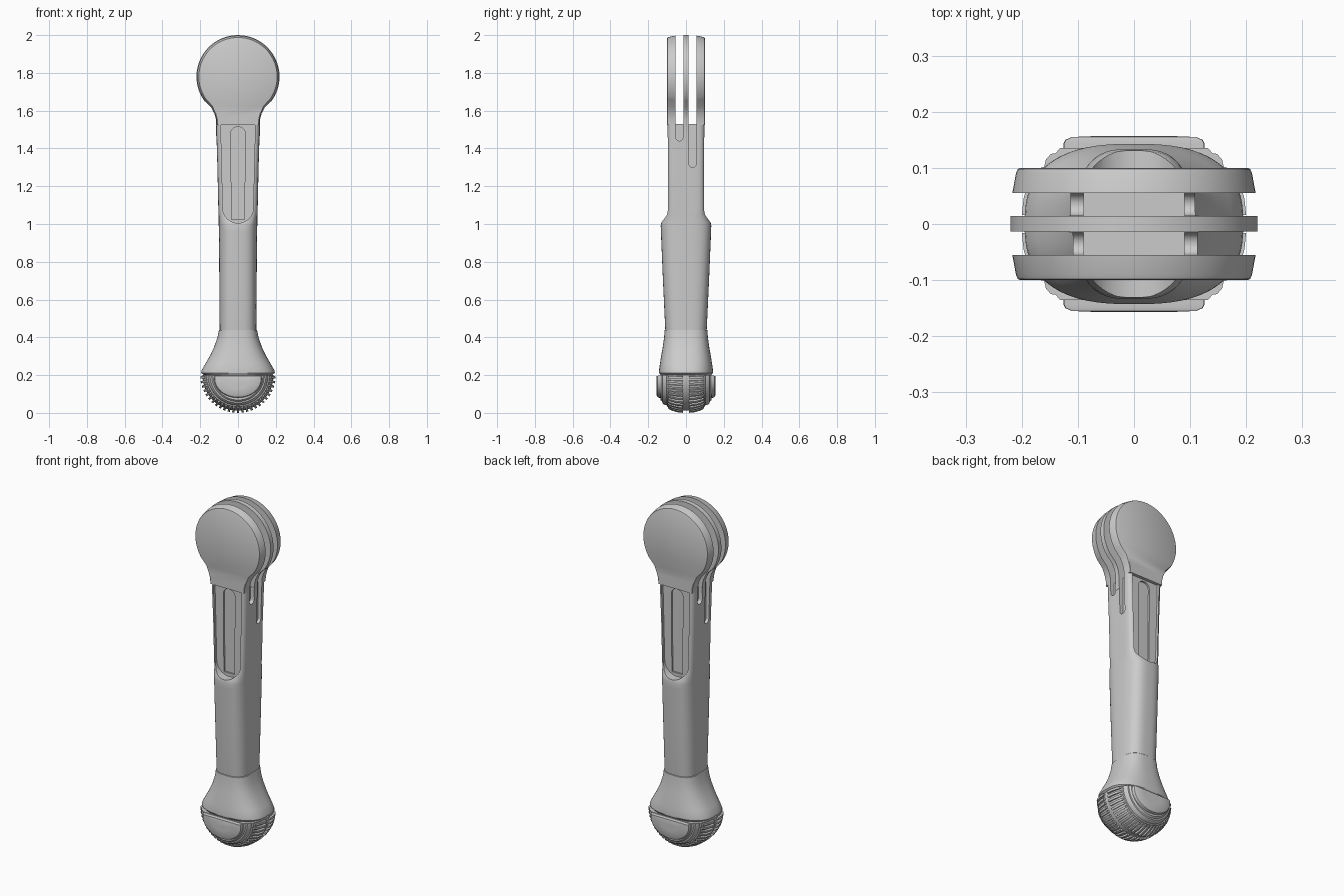
import bpy, bmesh, math

cube = bpy.data.objects.get("Cube")
if cube:
    bpy.data.objects.remove(cube, do_unlink=True)

grey = bpy.data.materials.new("plain grey")
grey.use_nodes = True
colour = (0.6, 0.6, 0.6, 1)
grey.diffuse_color = colour
grey.node_tree.nodes["Principled BSDF"].inputs["Base Color"].default_value = colour


def finish(name, bm):
    bmesh.ops.recalc_face_normals(bm, faces=bm.faces)
    mesh = bpy.data.meshes.new(name)
    bm.to_mesh(mesh)
    bm.free()
    mesh.materials.append(grey)
    ob = bpy.data.objects.new(name, mesh)
    bpy.context.collection.objects.link(ob)
    return ob


def activate(ob):
    bpy.ops.object.select_all(action="DESELECT")
    ob.select_set(True)
    bpy.context.view_layer.objects.active = ob


def smooth(ob, angle=32):
    activate(ob)
    bpy.ops.object.shade_smooth_by_angle(angle=math.radians(angle))


def skin(name, rings):
    """Join closed rings of points with side faces and end caps."""
    bm = bmesh.new()
    loops = [[bm.verts.new(p) for p in ring] for ring in rings]
    n = len(loops[0])
    for a, b in zip(loops, loops[1:]):
        for i in range(n):
            j = (i + 1) % n
            bm.faces.new((a[i], a[j], b[j], b[i]))
    bm.faces.new(loops[0][::-1])
    bm.faces.new(loops[-1])
    return finish(name, bm)


def oval(z, rx, ry, power, n=64):
    """Rounded-box cross-section at height z."""
    ring = []
    for i in range(n):
        t = math.tau * (i + 0.5) / n
        c, s = math.cos(t), math.sin(t)
        ring.append((math.copysign(abs(c) ** (2 / power), c) * rx,
                     math.copysign(abs(s) ** (2 / power), s) * ry, z))
    return ring


def prism(name, outline, layers):
    """Front outline (x, z) carried through (y, inset) layers."""
    rings = []
    for y, inset in layers:
        rings.append([(x * (1 - inset), y, 1.78 + (z - 1.78) * (1 - inset) if z > 1.6 else z)
                      for x, z in outline])
    return skin(name, rings)


def cut(ob, cutter):
    mod = ob.modifiers.new("cut", "BOOLEAN")
    mod.operation = "DIFFERENCE"
    mod.solver = "EXACT"
    mod.object = cutter
    activate(ob)
    bpy.ops.object.modifier_apply(modifier=mod.name)
    bpy.data.objects.remove(cutter, do_unlink=True)


def arc(cx, cz, rx, rz, a0, a1, n):
    pts = []
    for i in range(n + 1):
        t = math.radians(a0 + (a1 - a0) * i / n)
        pts.append((cx + rx * math.cos(t), cz + rz * math.sin(t)))
    return pts


# Handle shaft, thicker below its shoulder
shaft = skin("handle_shaft", [oval(*row) for row in (
    (0.40, 0.096, 0.106, 3), (0.445, 0.097, 0.110, 3), (0.70, 0.099, 0.122, 3),
    (0.96, 0.101, 0.133, 3), (0.99, 0.102, 0.134, 3), (1.01, 0.102, 0.130, 3.2),
    (1.05, 0.103, 0.106, 4.5), (1.07, 0.104, 0.101, 5.5), (1.30, 0.109, 0.100, 6),
    (1.53, 0.116, 0.100, 7))])

# Sunken panels and their inner grooves, front and back
for side in (-1, 1):
    panel = arc(0, 1.08, 0.08, 0.075, 180, 360, 20) + [(0.092, 1.56), (-0.092, 1.56)]
    cut(shaft, prism("panel_cutter", panel, ((side * 0.082, 0), (side * 0.2, 0))))
    groove = [(-0.034, 1.025), (0.034, 1.025)] + arc(0, 1.48, 0.038, 0.035, 0, 180, 12)
    cut(shaft, prism("groove_cutter", groove, ((side * 0.072, 0), (side * 0.2, 0))))

# Rounded side slots that continue the gaps between the plates
for side in (-1, 1):
    for middle, bottom in ((0.035 * side, 1.30), (-0.035 * side, 1.44)):
        profile = arc(middle, bottom + 0.02, 0.02, 0.02, 180, 360, 10)
        profile += [(middle + 0.02, 1.56), (middle - 0.02, 1.56)]
        cut(shaft, skin("slot_cutter", [[(x, y, z) for y, z in profile]
                                        for x in (side * 0.09, side * 0.2)]))
smooth(shaft)


# Three round head plates that flow into the shaft
def head_outline(radius, tail):
    right = [(0.115, tail), (0.117, 1.555), (0.125, 1.585), (0.142, 1.617)]
    left = [(-x, z) for x, z in reversed(right)]
    return right + arc(0, 1.78, radius, radius, -35, 215, 60) + left


outer = head_outline(0.217, 1.525)
for name, side in (("front_plate", -1), ("back_plate", 1)):
    smooth(prism(name, outer, ((side * 0.055, 0), (side * 0.09, 0.03),
                               (side * 0.098, 0.045), (side * 0.100, 0.065))))
smooth(prism("middle_plate", head_outline(0.22, 1.46), ((-0.013, 0), (0.014, 0))))

# Flared collar
collar = skin("flared_collar", [oval(*row) for row in (
    (0.20, 0.180, 0.135, 2.6), (0.212, 0.195, 0.143, 2.6), (0.225, 0.193, 0.143, 2.6),
    (0.26, 0.173, 0.138, 2.6), (0.30, 0.150, 0.132, 2.6), (0.35, 0.126, 0.123, 2.7),
    (0.40, 0.109, 0.116, 2.8), (0.438, 0.101, 0.113, 3), (0.44, 0.099, 0.111, 3))])
smooth(collar)


# Lower half ball, turned about the y axis with stepped rims
def half_turn(name, profile, top=0.2, steps=48):
    rings = []
    for i in range(steps + 1):
        t = math.pi + math.pi * i / steps
        rings.append([(r * math.cos(t), y, top + r * math.sin(t)) for y, r in profile])
    return skin(name, rings)


half = [(0.0, 0.188), (0.04, 0.186), (0.08, 0.176), (0.10, 0.167), (0.102, 0.16),
        (0.115, 0.157), (0.125, 0.148), (0.126, 0.140), (0.135, 0.132)]
profile = [(-y, r) for y, r in reversed(half[1:])] + half
profile += [(0.135, 0.001), (-0.135, 0.001)]
smooth(half_turn("tread_ball", profile))

# D-shaped end caps
for name, side in (("front_cap", -1), ("back_cap", 1)):
    rings = []
    for y, k in ((0.12, 1), (0.143, 1), (0.150, 0.97), (0.155, 0.88), (0.157, 0.5)):
        d_shape = arc(0, 0.18, 0.126 * k, 0.10 * k, 180, 360, 32)
        d_shape += [(0.125 * k, 0.18 + 0.017 * k), (-0.125 * k, 0.18 + 0.017 * k)]
        rings.append([(x, side * y, z) for x, z in d_shape])
    smooth(skin(name, rings))

# Gripping ribs around the ball
bm = bmesh.new()
count = 25
for i in range(count):
    t = math.pi * (1 + (i + 0.5) / count)
    for side in (-1, 1):
        section = [(0.016, 0.200), (0.045, 0.197), (0.076, 0.188), (0.094, 0.178), (0.098, 0.160), (0.016, 0.17)]
        loops = []
        for turn in (-0.032, 0.032):
            loops.append([bm.verts.new((r * math.cos(t + turn), side * y,
                                        0.2 + r * math.sin(t + turn))) for y, r in section])
        a, b = loops
        bm.faces.new(a)
        bm.faces.new(b[::-1])
        for j in range(len(a)):
            k = (j + 1) % len(a)
            bm.faces.new((a[j], b[j], b[k], a[k]))
finish("grip_ribs", bm)
